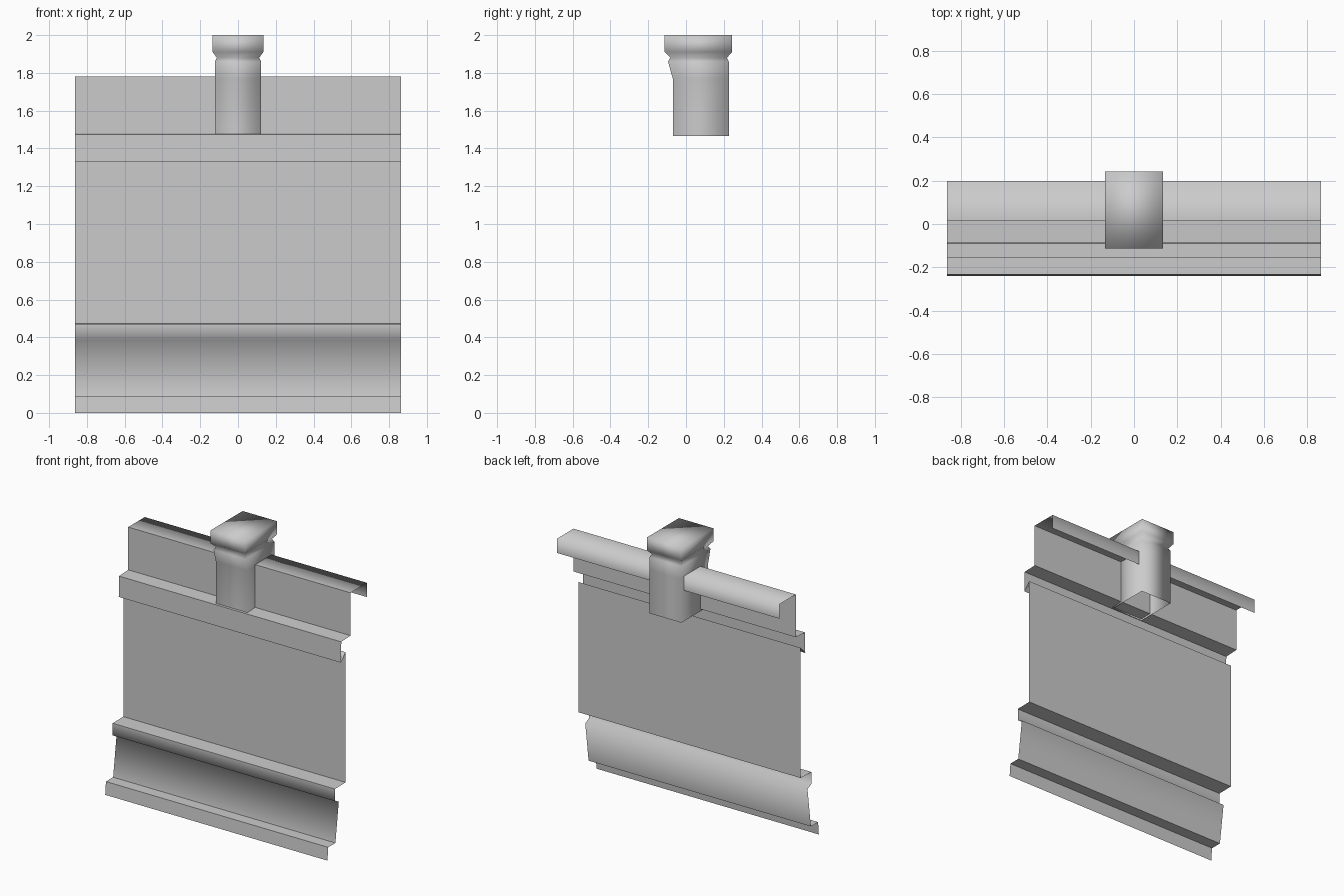
import bpy
import bmesh
import math

cube = bpy.data.objects.get("Cube")
if cube:
    bpy.data.objects.remove(cube, do_unlink=True)

grey = bpy.data.materials.new("light_grey")
grey.use_nodes = True
colour = (0.6, 0.6, 0.6, 1)
grey.diffuse_color = colour
grey.node_tree.nodes["Principled BSDF"].inputs["Base Color"].default_value = colour


def finish(name, bm, angle):
    mesh = bpy.data.meshes.new(name)
    bm.to_mesh(mesh)
    bm.free()
    mesh.materials.append(grey)
    obj = bpy.data.objects.new(name, mesh)
    bpy.context.collection.objects.link(obj)
    bpy.ops.object.select_all(action="DESELECT")
    obj.select_set(True)
    bpy.context.view_layer.objects.active = obj
    bpy.ops.object.shade_smooth_by_angle(angle=math.radians(angle))
    return obj


def wall_panel(name, profile, half_width, angle):
    """Thin sheet: a (y, z) profile swept along x."""
    bm = bmesh.new()
    rows = [[bm.verts.new((x, y, z)) for x in (-half_width, half_width)]
            for y, z in profile]
    for low, high in zip(rows, rows[1:]):
        bm.faces.new((low[0], low[1], high[1], high[0]))
    return finish(name, bm, angle)


def post(name, sections, angle):
    """Rectangular tube from (z, half width, front y, back y), capped on top."""
    bm = bmesh.new()
    rings = [[bm.verts.new(p) for p in
              ((-w, f, z), (w, f, z), (w, b, z), (-w, b, z))]
             for z, w, f, b in sections]
    for low, high in zip(rings, rings[1:]):
        for i in range(4):
            j = (i + 1) % 4
            bm.faces.new((low[i], low[j], high[j], high[i]))
    bm.faces.new(rings[-1])
    return finish(name, bm, angle)


# Wall skin: skirting, rail, main panel, moulding, parapet and coping
WIDTH = 0.862
wall_panel("lower_wall",
           [(-0.24, 0), (-0.232, 0.09), (-0.152, 0.09), (-0.115, 0.365),
            (-0.157, 0.385), (-0.157, 0.47), (-0.04, 0.472), (-0.04, 1.385),
            (-0.09, 1.33), (-0.087, 1.475), (0.015, 1.48), (0.015, 1.78)],
           WIDTH, 80)
wall_panel("coping", [(0.015, 1.78), (0.198, 1.78), (0.198, 1.68)], WIDTH, 100)

# Post with a pinched neck and a block head, open underneath
post("post",
     [(1.465, 0.123, -0.07, 0.227), (1.77, 0.123, -0.07, 0.227),
      (1.86, 0.123, -0.095, 0.227), (1.88, 0.112, -0.083, 0.217),
      (1.91, 0.134, -0.113, 0.243), (2.0, 0.134, -0.113, 0.243)], 100)
